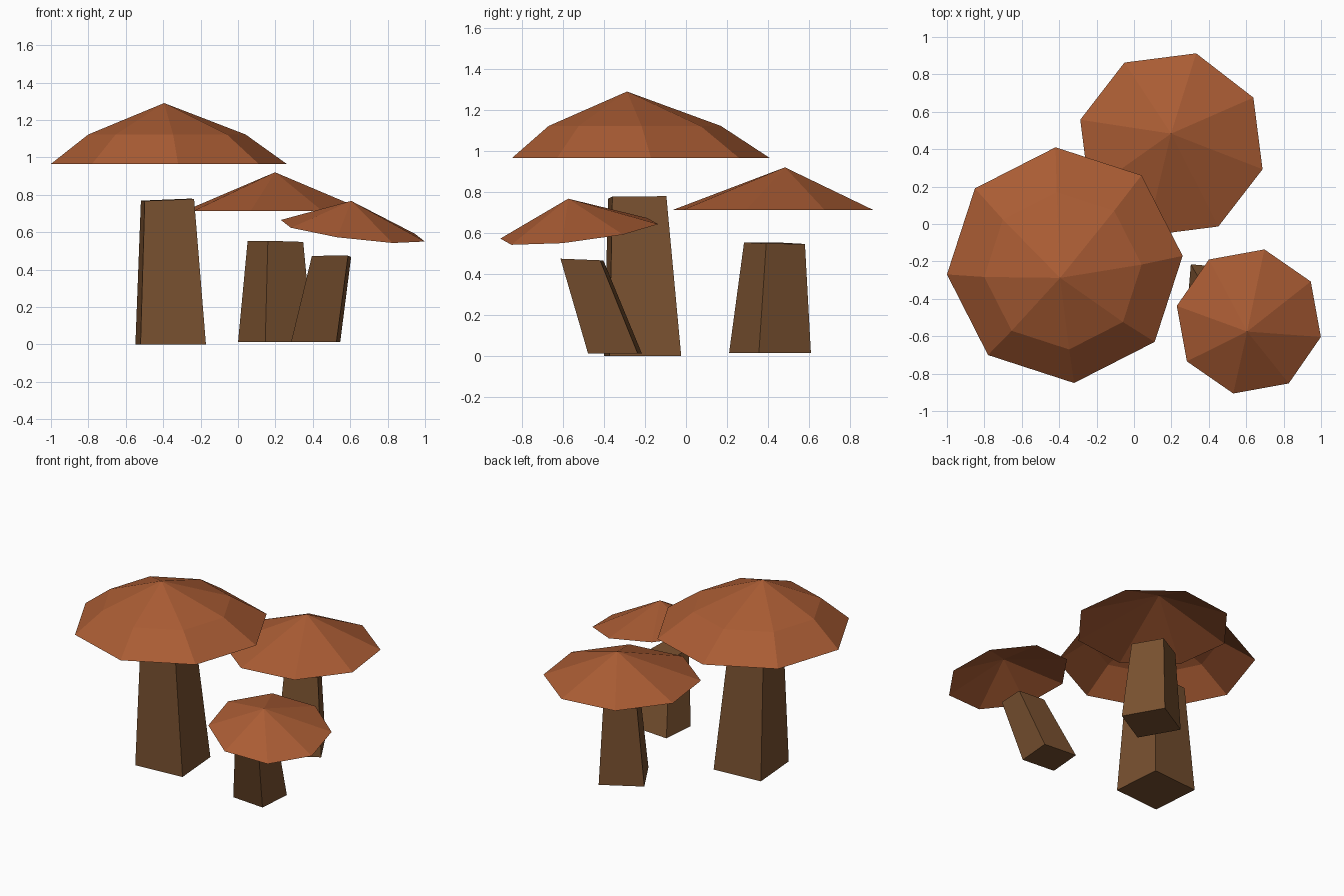
import bpy, bmesh, math
from mathutils import Vector

if "Cube" in bpy.data.objects:
    bpy.data.objects.remove(bpy.data.objects["Cube"])


def material(name, rgb):
    m = bpy.data.materials.new(name)
    m.diffuse_color = (*rgb, 1.0)
    m.use_nodes = True
    m.node_tree.nodes["Principled BSDF"].inputs["Base Color"].default_value = m.diffuse_color
    return m


CAP = material("rust_cap", (0.40, 0.107, 0.034))
STEM = material("brown_stem", (0.19, 0.082, 0.029))


def ring(bm, centre, radius, sides, angle, slope=(0, 0)):
    """Polygon of verts; slope tilts its plane in x and y."""
    verts = []
    for i in range(sides):
        a = math.radians(angle) + i * math.tau / sides
        dx, dy = radius * math.cos(a), radius * math.sin(a)
        verts.append(bm.verts.new(Vector(centre) + Vector((dx, dy, dx * slope[0] + dy * slope[1]))))
    return verts


def bridge(bm, low, high):
    n = len(low)
    for i in range(n):
        j = (i + 1) % n
        bm.faces.new((low[i], low[j], high[j], high[i]))


def finish(bm, name, mat):
    mesh = bpy.data.meshes.new(name)
    bm.to_mesh(mesh)
    bm.free()
    mesh.materials.append(mat)
    bpy.context.collection.objects.link(bpy.data.objects.new(name, mesh))


def cap(name, rings, apex, angle, slope=(0, 0)):
    """Open, hollow eight-sided cap."""
    bm = bmesh.new()
    loops = [ring(bm, c, r, 8, angle, slope) for c, r in rings]
    for low, high in zip(loops, loops[1:]):
        bridge(bm, low, high)
    tip, last = bm.verts.new(apex), loops[-1]
    for i in range(8):
        bm.faces.new((last[i], last[(i + 1) % 8], tip))
    finish(bm, name, CAP)


def stem(name, base, base_r, top, top_r, angle, slope):
    """Closed four-sided tapering stem."""
    bm = bmesh.new()
    low = ring(bm, base, base_r, 4, angle)
    high = ring(bm, top, top_r, 4, angle, slope)
    bridge(bm, low, high)
    bm.faces.new(low[::-1])
    bm.faces.new(high)
    finish(bm, name, STEM)


# Large mushroom
cap("large_cap", [((-0.37, -0.22, 0.965), 0.632), ((-0.38, -0.25, 1.122), 0.422)],
    (-0.395, -0.288, 1.29), 4.5)
stem("large_stem", (-0.36, -0.212, 0.0), 0.248, (-0.377, -0.238, 0.773), 0.187, 49.5, (0.04, 0.01))

# Medium mushroom
cap("medium_cap", [((0.20, 0.425, 0.713), 0.505)], (0.198, 0.483, 0.92), -15.2)
stem("medium_stem", (0.20, 0.41, 0.013), 0.207, (0.20, 0.432, 0.55), 0.154, -15.2, (-0.02, -0.02))

# Small leaning mushroom
cap("small_cap", [((0.614, -0.521, 0.6075), 0.394)], (0.605, -0.575, 0.767), -12.2, (-0.124, 0.118))
stem("small_stem", (0.415, -0.347, 0.012), 0.172, (0.50, -0.508, 0.47), 0.137, 40.2, (0.0, -0.04))
